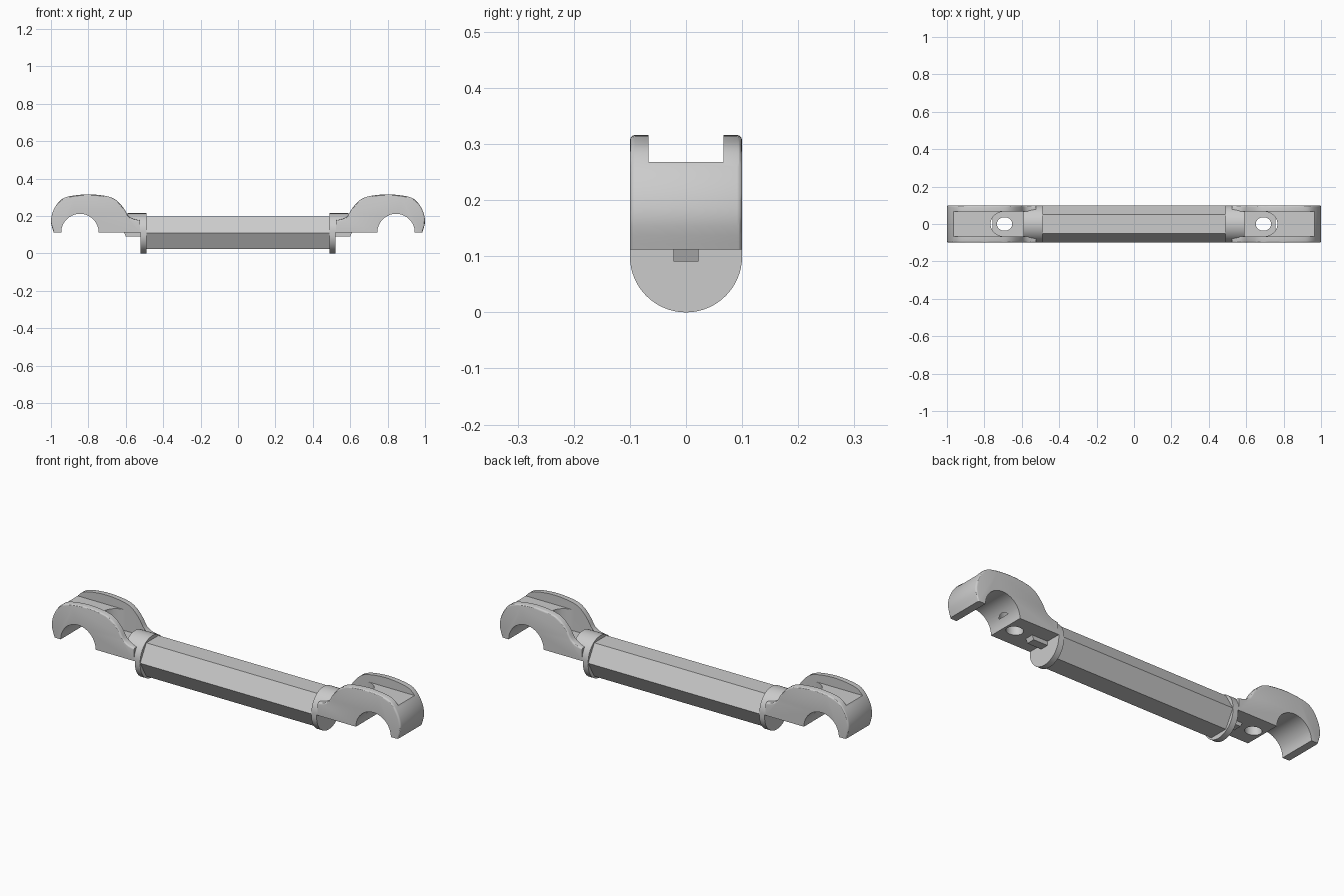
import bpy, bmesh, math
from mathutils import Vector

if "Cube" in bpy.data.objects:
    bpy.data.objects.remove(bpy.data.objects["Cube"])


def finish(name, bm, mirror=True):
    bmesh.ops.recalc_face_normals(bm, faces=bm.faces)
    me = bpy.data.meshes.new(name)
    bm.to_mesh(me)
    bm.free()
    ob = bpy.data.objects.new(name, me)
    bpy.context.collection.objects.link(ob)
    if mirror:
        ob.modifiers.new("both_ends", 'MIRROR').use_axis[0] = True
    return ob


def prism(points, direction):
    """Extrude a closed loop of 3D points along a vector."""
    bm = bmesh.new()
    face = bm.faces.new([bm.verts.new(p) for p in points])
    ext = bmesh.ops.extrude_face_region(bm, geom=[face])
    bmesh.ops.translate(bm, vec=direction,
                        verts=[v for v in ext['geom'] if isinstance(v, bmesh.types.BMVert)])
    return bm


def arc(cx, cy, rx, ry, a0, a1, n):
    return [(cx + rx * math.cos(math.radians(a0 + (a1 - a0) * i / n)),
             cy + ry * math.sin(math.radians(a0 + (a1 - a0) * i / n))) for i in range(n + 1)]


def spline(pts, n=4):
    p = [Vector(q) for q in [pts[0]] + pts + [pts[-1]]]
    out = []
    for a, b, c, d in zip(p, p[1:], p[2:], p[3:]):
        for i in range(n):
            t = i / n
            out.append(0.5 * (2 * b + (c - a) * t + (2 * a - 5 * b + 4 * c - d) * t * t
                              + (3 * b - a - 3 * c + d) * t ** 3))
    return [tuple(v) for v in out] + [pts[-1]]


def smooth(ob, angle=30):
    bpy.ops.object.select_all(action='DESELECT')
    bpy.context.view_layer.objects.active = ob
    ob.select_set(True)
    bpy.ops.object.shade_smooth_by_angle(angle=math.radians(angle))


# Hexagonal grip bar
hexagon = arc(0, 0.11, 0.1, 0.1, 0, 300, 5)
finish("grip_bar", prism([(-0.5, y, z) for y, z in hexagon], (1, 0, 0)), False)

# Round end flange and the half-round collar above it
lower = arc(0, 0.1, 0.1, 0.1, 180, 360, 32)
upper = arc(0, 0.115, 0.1, 0.1, 0, 180, 32)
flange = finish("flange", prism([(0.49, y, z) for y, z in lower + upper], (0.03, 0, 0)))
half = [(0.1, 0.112)] + upper + [(-0.1, 0.112)]
collar = finish("collar", prism([(0.491, y, z) for y, z in half], (0.099, 0, 0)))

# Locating key under each neck
finish("locating_key", prism([(x, -0.022, z) for x, z in
       [(0.51, 0.091), (0.6, 0.091), (0.61, 0.115), (0.51, 0.115)]], (0, 0.044, 0)))

# Hook: arched side profile with softened outer edges
outer = spline([(0.985, 0.112), (1.0, 0.17), (0.987, 0.23), (0.95, 0.284), (0.9, 0.306),
                (0.8, 0.316), (0.7, 0.306), (0.65, 0.284), (0.612, 0.243), (0.588, 0.204),
                (0.562, 0.186), (0.525, 0.177)])
inner = arc(0.845, 0.112, 0.1, 0.1, 180, 0, 28)
bm = prism([(x, -0.1, z) for x, z in outer + [(0.525, 0.112)] + inner], (0, 0.2, 0))
keys = {(round(x, 4), round(z, 4)) for x, z in outer}
edges = [e for e in bm.edges if abs(e.verts[0].co.y - e.verts[1].co.y) < 0.01
         and all((round(v.co.x, 4), round(v.co.z, 4)) in keys for v in e.verts)]
bmesh.ops.bevel(bm, geom=edges, offset=0.009, segments=3, profile=0.5, affect='EDGES')
hook = finish("hook", bm, False)

# Cutters: flat top groove, rounded pocket and screw hole
groove = prism([(0.65, y, 0.268) for y in (-0.067, 0.067)] +
               [(1.05, y, 0.268) for y in (0.067, -0.067)], (0, 0, 0.2))
pocket = prism([(x, y, 0.16) for x, y in
                [(0.56, -0.0671)] + arc(0.69, 0, 0.077, 0.0671, -90, 90, 24) + [(0.56, 0.0671)]],
               (0, 0, 0.3))
hole = prism([(x, y, 0.05) for x, y in arc(0.692, 0, 0.041, 0.036, 0, 348.75, 31)], (0, 0, 0.2))
for name, cut in (("groove_cutter", groove), ("pocket_cutter", pocket), ("hole_cutter", hole)):
    c = finish(name, cut, False)
    c.hide_render = True
    c.hide_set(True)
    m = hook.modifiers.new(name, 'BOOLEAN')
    m.operation, m.object, m.solver = 'DIFFERENCE', c, 'EXACT'
hook.modifiers.new("both_ends", 'MIRROR').use_axis[0] = True

# Apply the cuts, then drop the cutters
bpy.context.view_layer.objects.active = hook
for m in list(hook.modifiers):
    bpy.ops.object.modifier_apply(modifier=m.name)
for ob in [o for o in bpy.data.objects if o.name.endswith("_cutter")]:
    bpy.data.objects.remove(ob)

for ob in (flange, collar, hook):
    smooth(ob)
